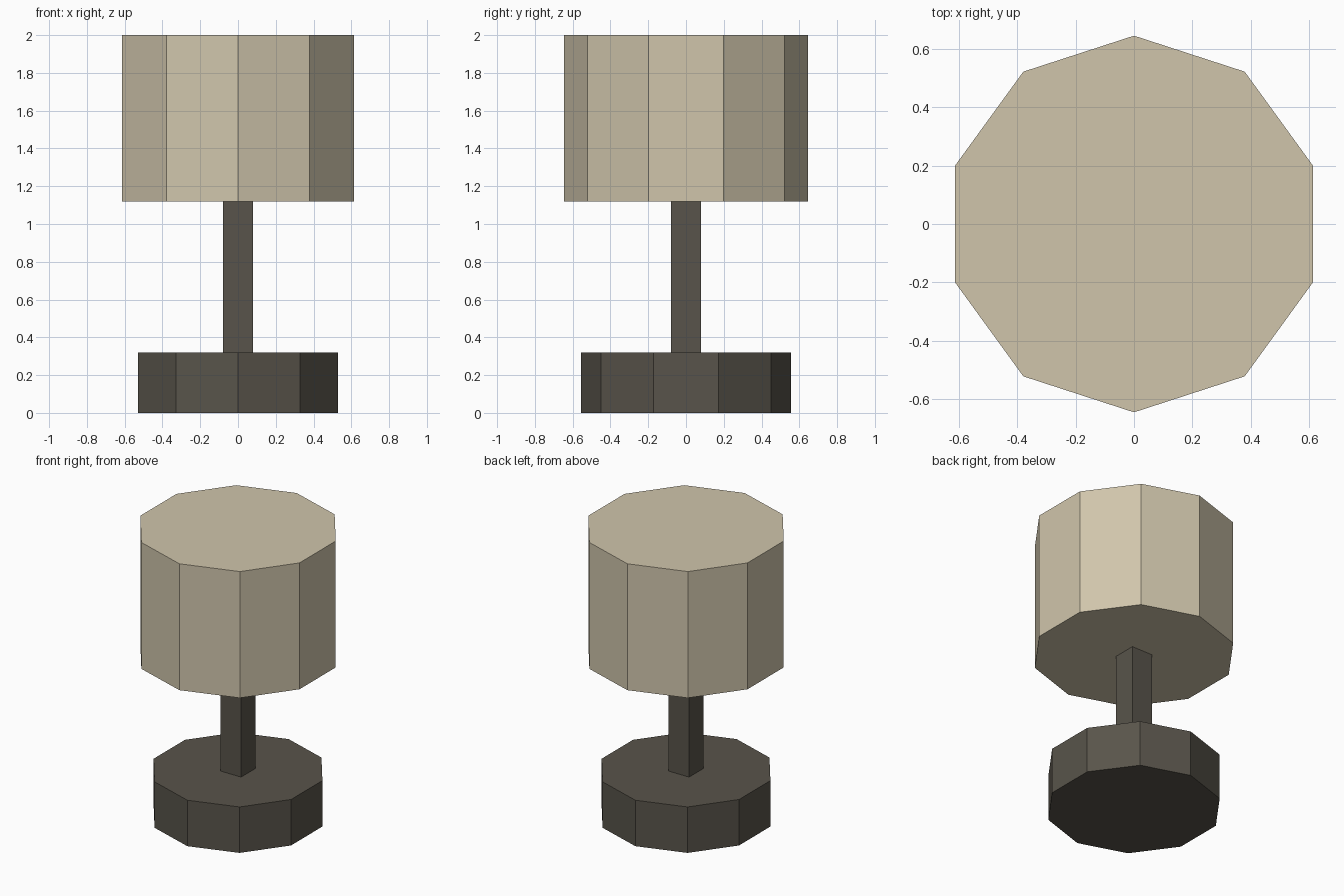
import bpy, bmesh, math

if "Cube" in bpy.data.objects:
    bpy.data.objects.remove(bpy.data.objects["Cube"])


def material(name, rgb):
    m = bpy.data.materials.new(name)
    m.diffuse_color = (*rgb, 1.0)
    m.use_nodes = True
    m.node_tree.nodes["Principled BSDF"].inputs["Base Color"].default_value = m.diffuse_color
    return m


def prism(name, sides, radius, z0, z1, mat, turn=0.0):
    """Upright flat-sided prism; with turn 0 a corner points to the back."""
    bm = bmesh.new()
    angles = [math.pi / 2 + turn + 2 * math.pi * i / sides for i in range(sides)]
    ring = [bm.verts.new((radius * math.cos(a), radius * math.sin(a), z0)) for a in angles]
    bottom = bm.faces.new(ring)
    top = bmesh.ops.extrude_face_region(bm, geom=[bottom], use_keep_orig=True)["geom"]
    bmesh.ops.translate(bm, vec=(0, 0, z1 - z0),
                        verts=[v for v in top if isinstance(v, bmesh.types.BMVert)])
    bmesh.ops.recalc_face_normals(bm, faces=bm.faces[:])
    mesh = bpy.data.meshes.new(name)
    bm.to_mesh(mesh)
    bm.free()
    mesh.materials.append(mat)
    obj = bpy.data.objects.new(name, mesh)
    bpy.context.collection.objects.link(obj)
    return obj


cream = material("cream_fabric", (0.63, 0.56, 0.41))
dark = material("dark_metal", (0.098, 0.088, 0.069))

# Ten-sided foot, square post and ten-sided closed shade
prism("lamp_base", 10, 0.557, 0.0, 0.32, dark)
prism("lamp_post", 4, 0.08 * math.sqrt(2), 0.32, 1.12, dark, math.pi / 4)
prism("lamp_shade", 10, 0.645, 1.12, 2.0, cream)
